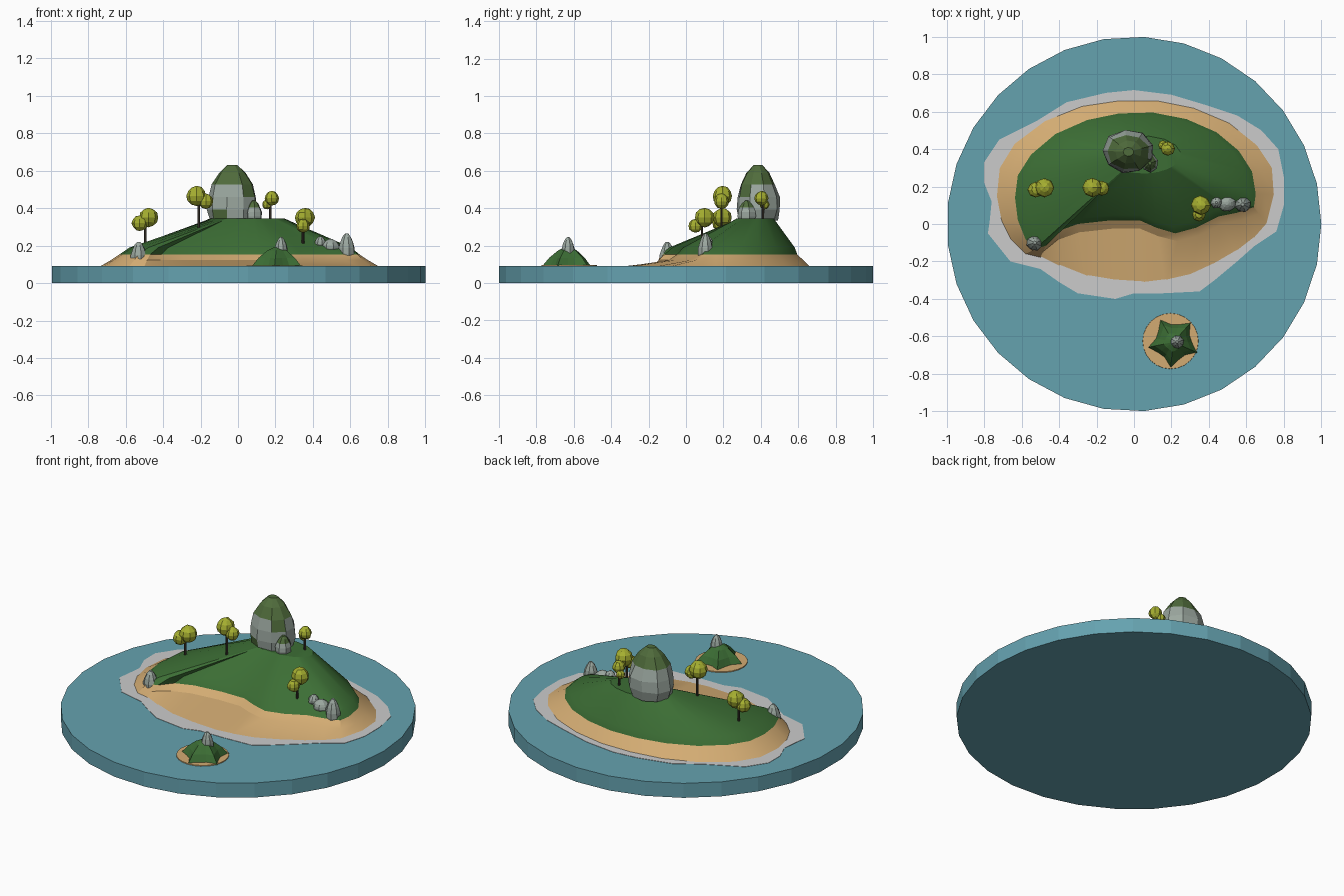
import bpy, bmesh, random
from math import sin, cos, pi, atan2, hypot, radians
from mathutils import Vector

if "Cube" in bpy.data.objects:
    bpy.data.objects.remove(bpy.data.objects["Cube"])

random.seed(4)


def material(name, r, g, b):
    m = bpy.data.materials.new(name)
    m.diffuse_color = (r, g, b, 1)
    m.use_nodes = True
    m.node_tree.nodes["Principled BSDF"].inputs["Base Color"].default_value = m.diffuse_color
    return m


WATER = material("water", 0.13, 0.36, 0.43)
SAND = material("sand", 0.65, 0.41, 0.17)
GRASS = material("grass", 0.045, 0.155, 0.035)
LEAF = material("leaf", 0.38, 0.43, 0.03)
STONE = material("stone", 0.33, 0.39, 0.35)
MOSS = material("moss", 0.08, 0.15, 0.045)
BARK = material("bark", 0.05, 0.04, 0.03)


def finish(name, bm, mats, smooth=None):
    bmesh.ops.recalc_face_normals(bm, faces=bm.faces)
    me = bpy.data.meshes.new(name)
    bm.to_mesh(me)
    bm.free()
    for m in mats:
        me.materials.append(m)
    ob = bpy.data.objects.new(name, me)
    bpy.context.collection.objects.link(ob)
    if smooth:
        for p in me.polygons:
            p.use_smooth = True
        me.set_sharp_from_angle(angle=radians(smooth))
    return ob


def loft(name, rings, mats, bottom=True, top=True, smooth=None, mossy=None):
    """Skin a stack of closed rings that all have the same point count."""
    bm = bmesh.new()
    vs = [[bm.verts.new(p) for p in r] for r in rings]
    n = len(rings[0])
    for a, b in zip(vs, vs[1:]):
        for i in range(n):
            j = (i + 1) % n
            bm.faces.new((a[i], a[j], b[j], b[i]))
    if bottom:
        bm.faces.new(vs[0][::-1])
    if top:
        bm.faces.new(vs[-1])
    if mossy:
        for f in bm.faces:
            f.material_index = int(mossy(f.calc_center_median()))
    return finish(name, bm, mats, smooth)


def circle(x, y, z, rx, ry, n, phase=0.0, jitter=0.0):
    pts = []
    for i in range(n):
        a = 2 * pi * i / n + phase
        k = 1 + random.uniform(-jitter, jitter)
        pts.append((x + rx * k * cos(a), y + ry * k * sin(a), z))
    return pts


# water disc, 29 sides
loft("water_disc", [circle(0, 0, z, 1, 1, 29) for z in (0, 0.09)], [WATER])

# shallow rim around the island
RIM = [(-.80, .33), (-.80, .22), (-.76, .12), (-.77, .02), (-.78, -.05), (-.66, -.20),
       (-.5, -.24), (-.4, -.31), (-.3, -.37), (-.1, -.4), (0, -.37), (.15, -.37),
       (.35, -.36), (.43, -.3), (.55, -.2), (.64, -.12), (.76, -.04), (.8, .1),
       (.8, .25), (.77, .4), (.68, .5), (.55, .58), (.4, .63), (.2, .69), (0, .715),
       (-.15, .70), (-.36, .65), (-.52, .55), (-.72, .45)]
loft("shallow_rim", [[(x, y, z) for x, y in RIM] for z in (0.085, 0.092)], [])

# grass edge (x, y) paired with the waterline of the sand (x, y)
EDGE = [(.64, .09, .71, 0), (.65, .16, .75, .16), (.63, .28, .74, .3), (.56, .39, .66, .42),
        (.44, .49, .51, .54), (.28, .56, .32, .62), (.1, .595, .12, .66),
        (-.08, .59, -.08, .66), (-.25, .555, -.28, .63), (-.42, .48, -.48, .55),
        (-.55, .37, -.64, .43), (-.62, .26, -.72, .3), (-.635, .14, -.735, .15),
        (-.62, .02, -.71, .02), (-.58, -.08, -.66, -.08), (-.53, -.135, -.58, -.16),
        (-.47, -.115, -.5, -.18), (-.41, -.04, -.4, -.23), (-.3, 0, -.25, -.29),
        (-.12, .02, -.1, -.315), (.03, .02, .05, -.325), (.12, -.02, .17, -.31),
        (.22, -.05, .3, -.28), (.33, -.02, .43, -.22), (.45, .04, .55, -.15),
        (.55, .06, .64, -.08)]
shore, bank, edge, shoulder, plateau = [], [], [], [], []
for gx, gy, sx, sy in EDGE:
    d = hypot(sx - gx, sy - gy)
    k = min(0.5, 0.045 / d)
    a = atan2((gy - 0.35) / 0.4, (gx - 0.03) / 0.7)
    px, py = 0.05 + 0.2 * cos(a), 0.37 + 0.1 * sin(a)
    shore.append((sx, sy, 0.09))
    bank.append((gx + (sx - gx) * k, gy + (sy - gy) * k, 0.122))
    edge.append((gx, gy, 0.152))
    shoulder.append((gx + (px - gx) * 0.11, gy + (py - gy) * 0.11, 0.19))
    plateau.append((px, py, 0.345))
low = [(x, y, 0.085) for x, y, z in shore]
loft("beach", [low, shore, bank, edge], [SAND], smooth=25)
loft("grass_hill", [edge, shoulder, plateau], [GRASS], bottom=False, smooth=25)

# small islet: sand disc and a lobed mound
loft("islet_sand", [circle(0.195, -0.625, z, r, r, 24) for z, r in ((0.085, 0.15), (0.095, 0.148))],
     [SAND])
lobes = []
for z, r, amp in ((0.09, 0.112, 0.25), (0.135, 0.085, 0.2), (0.175, 0.048, 0.1), (0.19, 0.02, 0)):
    ring = []
    for i in range(15):
        a = 2 * pi * i / 15
        k = r * (1 + amp * cos(5 * a + 2))
        ring.append((0.21 + k * cos(a), -0.63 + k * sin(a), z))
    lobes.append(ring)
loft("islet_mound", lobes, [GRASS])

# boulders share one faceted egg profile
EGG = [(0, .9), (.2, 1), (.42, .97), (.65, .8), (.86, .52), (1, .2)]


def boulder(name, x, y, z0, z1, rx, ry, n=8, mossy=None):
    rings = []
    for t, r in EGG:
        rings.append(circle(x, y, z0 + (z1 - z0) * t, rx * r, ry * r, n, 0.3, 0.05))
    return loft(name, rings, [STONE, MOSS], mossy=mossy)


boulder("summit_rock", -0.03, 0.385, 0.335, 0.63, 0.138, 0.118, 9,
        lambda c: c.z > 0.54 or (c.x > 0.03 and c.y < 0.38 and c.z > 0.49)
        or (c.x < -0.08 and c.y < 0.33 and c.z < 0.4))
boulder("summit_small_rock", 0.085, 0.325, 0.335, 0.44, 0.045, 0.05, 7, lambda c: c.z > 0.41)
boulder("left_shore_rock", -0.53, -0.10, 0.10, 0.22, 0.045, 0.043)
boulder("right_tall_rock", 0.58, 0.105, 0.13, 0.265, 0.045, 0.042)
boulder("right_flat_rock", 0.495, 0.11, 0.18, 0.235, 0.05, 0.045)
boulder("right_small_rock", 0.44, 0.115, 0.20, 0.25, 0.03, 0.032)
boulder("islet_rock", 0.23, -0.63, 0.14, 0.245, 0.036, 0.036)


# trees: thin trunk with two faceted crowns
def tree(name, x, y, base, top, crowns):
    loft(name + "_trunk", [circle(x, y, z, 0.007, 0.007, 6) for z in (base, top)], [BARK])
    for i, (cx, cy, cz, r) in enumerate(crowns):
        bm = bmesh.new()
        bmesh.ops.create_uvsphere(bm, u_segments=8, v_segments=6, radius=r)
        for v in bm.verts:
            v.co = v.co * random.uniform(0.95, 1.05) + Vector((cx, cy, cz))
        finish(f"{name}_crown_{i + 1}", bm, [LEAF])


tree("west_tree", -0.495, 0.19, 0.18, 0.33, [(-0.478, 0.195, 0.35, 0.051), (-0.525, 0.182, 0.32, 0.042)])
tree("ridge_tree", -0.21, 0.19, 0.26, 0.44, [(-0.222, 0.195, 0.465, 0.053), (-0.172, 0.19, 0.437, 0.04)])
tree("summit_tree", 0.172, 0.41, 0.33, 0.44, [(0.18, 0.403, 0.453, 0.038), (0.155, 0.42, 0.42, 0.026)])
tree("east_tree", 0.347, 0.085, 0.17, 0.33, [(0.357, 0.1, 0.35, 0.052), (0.347, 0.05, 0.306, 0.037)])
